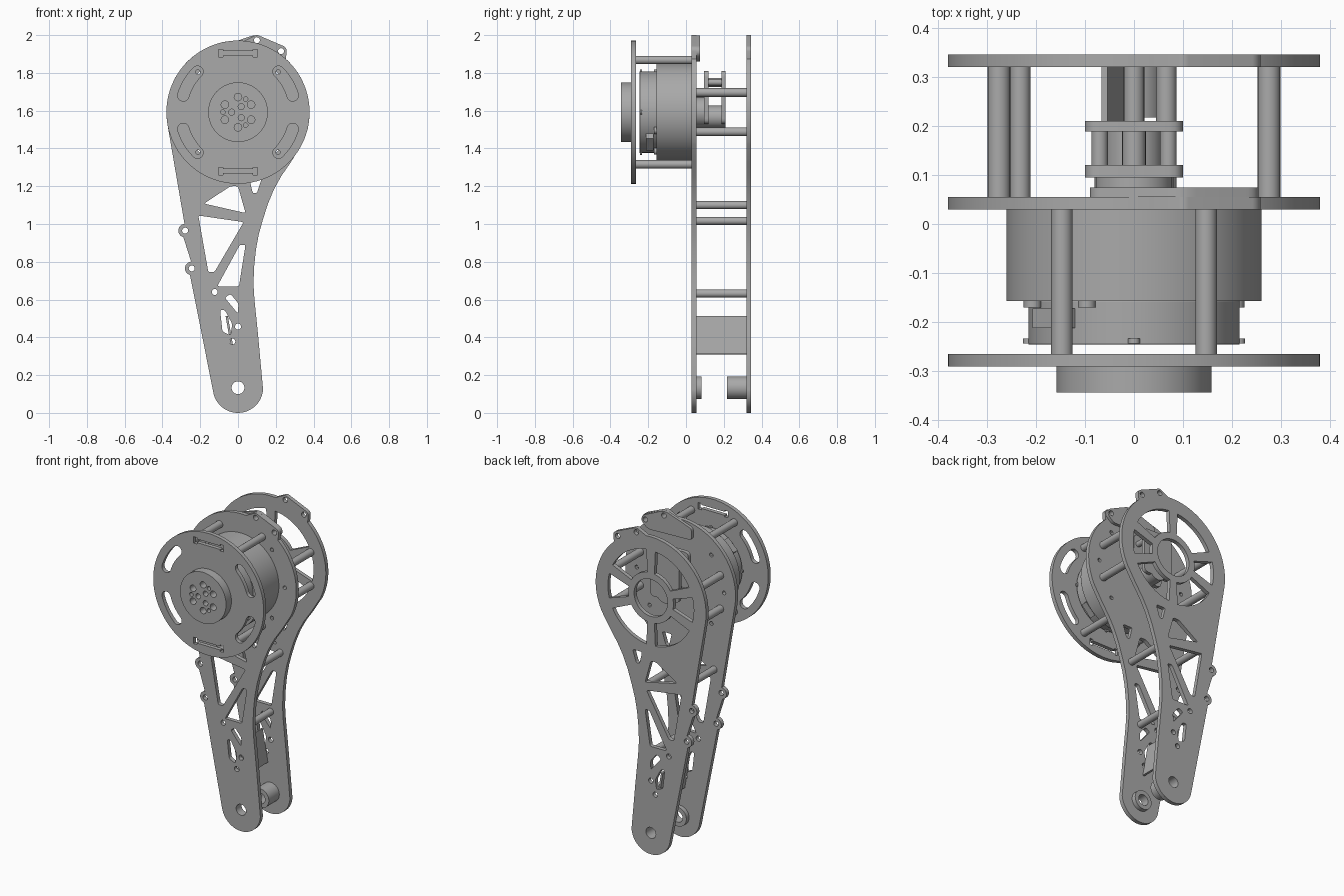
import bpy, bmesh, math
from mathutils import Vector

cube = bpy.data.objects.get("Cube")
if cube:
    bpy.data.objects.remove(cube, do_unlink=True)

metal = bpy.data.materials.new("grey metal")
metal.use_nodes = True
GREY = (0.4, 0.4, 0.4, 1)
metal.diffuse_color = GREY
metal.node_tree.nodes["Principled BSDF"].inputs["Base Color"].default_value = GREY

CZ = 1.592            # height of the motor axis
R = 0.379             # radius of the big discs


def arc(cx, cz, r, a0=0, a1=360, n=24):
    """Points on an arc; a full circle leaves out the repeated end."""
    last = n if abs(a1 - a0) == 360 else n + 1
    return [(cx + r * math.cos(math.radians(a0 + (a1 - a0) * i / n)),
             cz + r * math.sin(math.radians(a0 + (a1 - a0) * i / n))) for i in range(last)]


def rounded(points, r=0.012):
    """Polygon with softened corners."""
    out = []
    for i, p in enumerate(points):
        p = Vector(p)
        a, b = Vector(points[i - 1]) - p, Vector(points[(i + 1) % len(points)]) - p
        a = p + a.normalized() * min(r, a.length * 0.45)
        b = p + b.normalized() * min(r, b.length * 0.45)
        for k in range(5):
            t = k / 4
            out.append(tuple(a * (1 - t) ** 2 + p * 2 * t * (1 - t) + b * t * t))
    return out


def plate(name, loops, y0, y1):
    """Solid cut from an outline (first loop) and holes, drawn in x and z."""
    curve = bpy.data.curves.new(name, 'CURVE')
    curve.dimensions = '2D'
    curve.fill_mode = 'BOTH'
    curve.extrude = (y1 - y0) / 2
    for loop in loops:
        spline = curve.splines.new('POLY')
        spline.points.add(len(loop) - 1)
        for point, (x, z) in zip(spline.points, loop):
            point.co = (x, z, 0, 1)
        spline.use_cyclic_u = True
    temp = bpy.data.objects.new(name + "_profile", curve)
    bpy.context.collection.objects.link(temp)
    mesh = bpy.data.meshes.new_from_object(temp.evaluated_get(bpy.context.evaluated_depsgraph_get()))
    bpy.data.objects.remove(temp, do_unlink=True)
    bm = bmesh.new()
    bm.from_mesh(mesh)
    bmesh.ops.remove_doubles(bm, verts=bm.verts, dist=1e-5)
    bmesh.ops.recalc_face_normals(bm, faces=bm.faces)
    bm.to_mesh(mesh)
    bm.free()
    mesh.materials.clear()
    mesh.materials.append(metal)
    obj = bpy.data.objects.new(name, mesh)
    bpy.context.collection.objects.link(obj)
    obj.rotation_euler.x = math.pi / 2
    obj.location.y = (y0 + y1) / 2
    bpy.ops.object.select_all(action='DESELECT')
    obj.select_set(True)
    bpy.context.view_layer.objects.active = obj
    bpy.ops.object.shade_smooth_by_angle(angle=math.radians(30))
    return obj


def rod(name, x, z, r, y0, y1, hole=0, n=24):
    return plate(name, [arc(x, z, r, n=n)] + ([arc(x, z, hole)] if hole else []), y0, y1)


def box(name, size, location, turn=0):
    bpy.ops.mesh.primitive_cube_add(size=1, location=location, rotation=(0, turn, 0))
    obj = bpy.context.object
    obj.name = name
    obj.scale = size
    obj.data.materials.append(metal)
    return obj


SIDES = [(sx, sz) for sx in (-1, 1) for sz in (-1, 1)]

# Front disc with curved slots, bar slots and bolt holes
loops = [arc(0, CZ, R, n=96)]
for mid in (31, 149, 211, 329):
    a, b = mid - 14, mid + 14
    ends = [(0.303 * math.cos(math.radians(t)), CZ + 0.303 * math.sin(math.radians(t))) for t in (a, b)]
    loops.append(arc(0, CZ, 0.333, a, b, 12) + arc(*ends[1], 0.03, b + 15, b + 165, 8)
                 + arc(0, CZ, 0.273, b, a, 12) + arc(*ends[0], 0.03, a + 195, a + 345, 8))
half = [(0.08, -0.011), (0.08, -0.02), (0.102, -0.02), (0.102, 0.02), (0.08, 0.02), (0.08, 0.011)]
bar = half + [(-x, -z) for x, z in half]
for s in (-1, 1):
    loops.append([(x, CZ + s * 0.312 + z) for x, z in bar])
plate("front_disc", loops, -0.29, -0.265)

# Output hub with its bolt circle
loops = [arc(0, CZ, 0.158, n=64)]
for a in range(30, 390, 60):
    loops += [arc(*arc(0, CZ, 0.08, a, a + 1, 1)[0], 0.02)]
for a in (60, 180, 300):
    loops += [arc(*arc(0, CZ, 0.034, a, a + 1, 1)[0], 0.016)]
    loops += [arc(*arc(0, CZ, 0.08, a, a + 1, 1)[0], 0.012)]
plate("output_hub", loops, -0.343, -0.29)

# Motor housing
for name, r, y0, y1 in (("motor_body", 0.26, -0.157, 0.03), ("motor_front", 0.215, -0.245, -0.157)):
    motor = rod(name, 0, CZ, r, y0, y1, n=96)
    bevel = motor.modifiers.new("soft_rim", 'BEVEL')
    bevel.width, bevel.segments, bevel.limit_method = 0.006, 2, 'ANGLE'
    bevel.angle_limit = math.radians(60)
for s in (-1, 1):
    box("motor_connector", (0.085, 0.04, 0.09), (s * 0.145, -0.192, CZ - s * 0.14), math.radians(45))
    for a in (-20, 20):
        x, z = arc(0, CZ, 0.228, a - 45 + 90 * (1 - s), 361, 1)[0]
        rod("motor_screw", x, z, 0.018, -0.17, -0.157)
for a in range(0, 360, 90):
    x, z = arc(0, CZ, 0.214, a, a + 1, 1)[0]
    rod("motor_pin", x, z, 0.012, -0.243, -0.233)

# Leg outline: rounded foot, curved right edge, big head with lugs
outline = arc(0, 0.133, 0.133, 188, 356, 24)
outline += [(0.106, 0.415), (0.087, 0.6), (0.082, 0.68), (0.085, 0.77), (0.095, 0.865), (0.11, 0.945),
            (0.132, 1.024), (0.158, 1.105), (0.19, 1.183), (0.23, 1.255), (0.275, 1.32)]
outline += arc(0, CZ, R, -27, 48, 36) + arc(0.228, 1.915, 0.03, 0, 65, 8)
outline += arc(0.1, 1.973, 0.027, 65, 110, 6) + arc(0, CZ, R, 85, 189, 48)
outline += arc(-0.28, 0.965, 0.036, 95, 255, 12) + arc(-0.245, 0.765, 0.036, 95, 255, 12)

# Truss windows and small holes shared by both legs
windows = [
    [(-0.18, 1.108), (0.04, 1.058), (0.0, 1.2), (-0.04, 1.2)],
    [(0.06, 1.24), (0.078, 1.163), (0.1, 1.163), (0.125, 1.24)],
    [(-0.21, 1.045), (0.03, 1.01), (-0.125, 0.745), (-0.157, 0.745)],
    [(0.01, 0.89), (0.04, 0.89), (0.005, 0.67), (-0.11, 0.67)],
    [(-0.07, 0.61), (-0.04, 0.63), (0.002, 0.58), (0.0, 0.525)],
    [(-0.095, 0.545), (-0.07, 0.545), (-0.03, 0.47), (-0.04, 0.41), (-0.082, 0.43)],
]
holes = [rounded(w) for w in windows] + [arc(0, 0.133, 0.034)]
bolts = [(-0.28, 0.965), (-0.245, 0.765), (-0.123, 0.64), (0, 0.457), (-0.03, 0.378),
         (0.1, 1.973), (0.228, 1.915)]
holes += [arc(x, z, 0.016, n=16) for x, z in bolts]

front_holes = [arc(*arc(0, CZ, 0.3, a, a + 1, 1)[0], 0.012, n=12) for a in (0, 45, 135, 180, 225, 315)]
plate("front_leg", [outline] + holes + front_holes, 0.03, 0.055)

# Back leg has a spoked ring in its head
spokes = [21, 90, 159, 201, 270, 339, 381]
ring = [arc(0, CZ, 0.115, n=48)]
for a, b in zip(spokes, spokes[1:]):
    outer, inner = arc(0, CZ, 0.295, a + 6, b - 6, 14), arc(0, CZ, 0.155, b - 9, a + 9, 10)
    ring.append(outer + inner)
plate("back_leg", [outline] + holes + ring, 0.32, 0.345)

# Spacer rods
for sx, sz in SIDES:
    rod("front_spacer", sx * 0.147, CZ + sz * 0.276, 0.022, -0.288, 0.03)
    rod("leg_spacer", sx * 0.275, CZ + sz * 0.104, 0.023, 0.05, 0.33, 0.012)
for x, z in ((-0.232, 1.1), (0.066, 1.016), (0, 0.632)):
    rod("leg_spacer", x, z, 0.021, 0.05, 0.33, 0.012)

# Reinforcing plate behind the top lugs
plate("lug_backing", [rounded([(-0.09, 1.87), (0.21, 1.86), (0.256, 1.9), (0.25, 1.935),
                               (0.11, 1.999), (0.08, 1.999), (-0.09, 1.94)], 0.02),
                      arc(0.1, 1.973, 0.016, n=16), arc(0.228, 1.915, 0.016, n=16)], 0.055, 0.074)

# Bracket behind the motor: two cheeks around a round core
cheek = rounded([(-0.1, 1.53), (0.1, 1.53), (0.1, 1.81), (-0.1, 1.81)], 0.03)
for y0, y1 in ((0.095, 0.12), (0.188, 0.21)):
    plate("bracket_cheek", [cheek], y0, y1)
rod("bracket_base", 0, CZ, 0.08, 0.055, 0.095)
rod("bracket_core", 0, 1.567, 0.06, 0.055, 0.21)
for x in (-0.07, 0, 0.07):
    rod("bracket_pin", x, 1.75, 0.024 if x == 0 else 0.017, 0.12, 0.188)

# Slanted stop panel and foot bearings
box("stop_panel", (0.012, 0.265, 0.205), (-0.042, 0.1875, 0.412), -math.radians(10))
rod("front_bearing", 0, 0.133, 0.06, 0.055, 0.082, 0.034, 32)
rod("back_bearing", 0, 0.133, 0.06, 0.217, 0.32, 0.034, 32)
